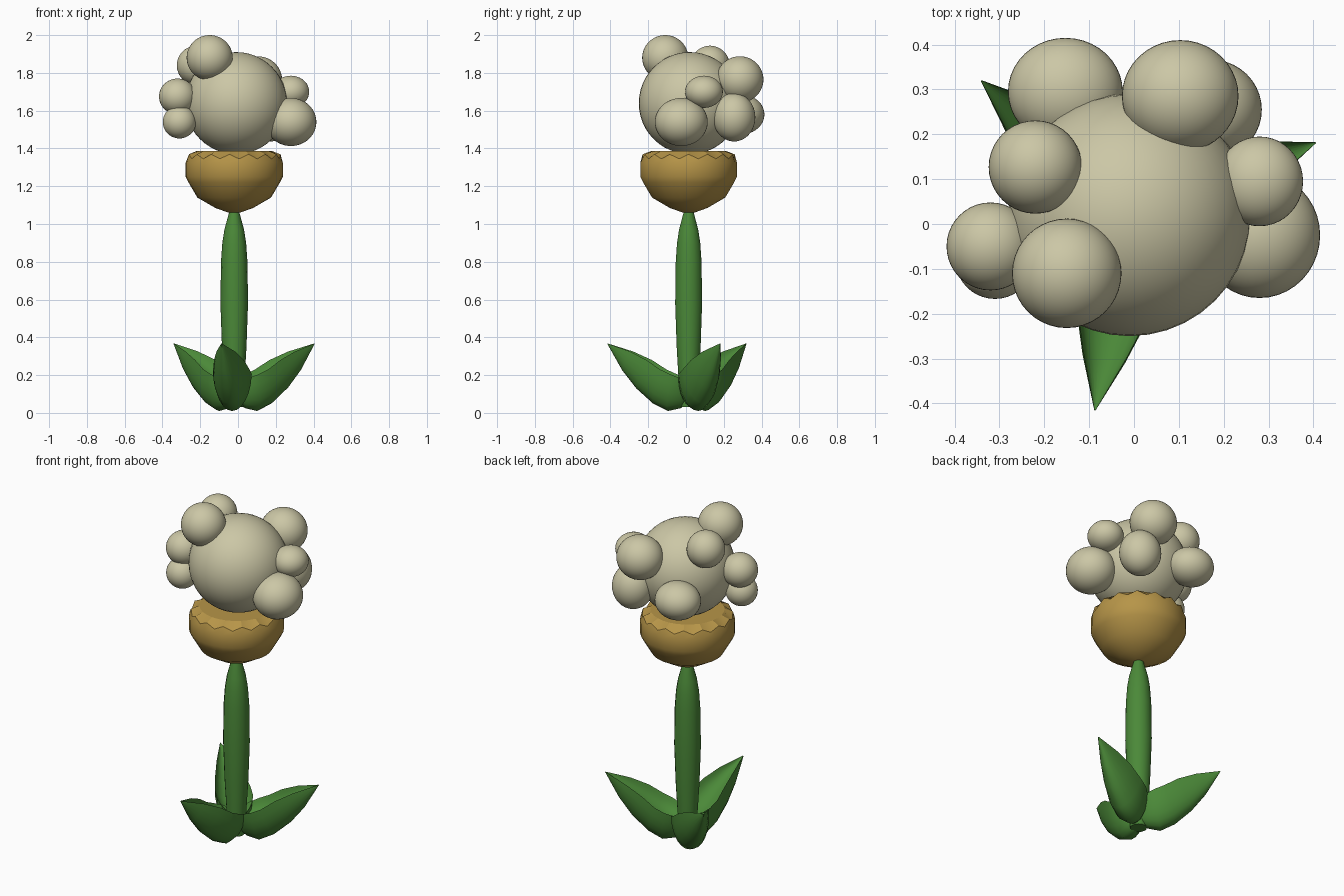
import bpy
import math
from mathutils import Vector, Matrix

cube = bpy.data.objects.get("Cube")
if cube:
    bpy.data.objects.remove(cube, do_unlink=True)


def material(name, rgb):
    m = bpy.data.materials.new(name)
    m.use_nodes = True
    m.diffuse_color = (*rgb, 1)
    m.node_tree.nodes["Principled BSDF"].inputs["Base Color"].default_value = (*rgb, 1)
    return m


cream = material("cream", (0.60, 0.57, 0.38))
gold = material("gold", (0.47, 0.30, 0.065))
green = material("green", (0.07, 0.25, 0.04))


def finish(ob, mat, angle):
    ob.data.materials.append(mat)
    bpy.ops.object.select_all(action='DESELECT')
    ob.select_set(True)
    bpy.context.view_layer.objects.active = ob
    bpy.ops.object.mode_set(mode='EDIT')
    bpy.ops.mesh.select_all(action='SELECT')
    bpy.ops.mesh.normals_make_consistent(inside=False)
    bpy.ops.object.mode_set(mode='OBJECT')
    bpy.ops.object.shade_smooth_by_angle(angle=math.radians(angle))


def loft(name, rings, mat, angle=40):
    """Skin a list of equal closed rings and cap both ends."""
    n = len(rings[0])
    verts = [v for ring in rings for v in ring]
    faces = [(k * n + i, k * n + (i + 1) % n, (k + 1) * n + (i + 1) % n, (k + 1) * n + i)
             for k in range(len(rings) - 1) for i in range(n)]
    faces += [tuple(range(n)), tuple(range(len(verts) - n, len(verts)))]
    mesh = bpy.data.meshes.new(name)
    mesh.from_pydata(verts, [], faces)
    ob = bpy.data.objects.new(name, mesh)
    bpy.context.collection.objects.link(ob)
    finish(ob, mat, angle)
    return ob


def ring(centre, r, z, n, wave=0.0):
    return [(centre[0] + r * math.cos(math.tau * i / n),
             centre[1] + r * math.sin(math.tau * i / n),
             z + wave * (-1) ** i) for i in range(n)]


def ball(name, pos, radii):
    bpy.ops.mesh.primitive_uv_sphere_add(segments=40, ring_count=24, radius=1, location=pos)
    ob = bpy.context.object
    ob.name = name
    ob.scale = radii
    finish(ob, cream, 60)


# Fluffy head: one large ball with smaller ones around it
ball("head", (-0.01, 0.02, 1.64), (0.27, 0.27, 0.27))
puffs = [
    ((-0.15, -0.11, 1.88), (0.122, 0.122, 0.12)),
    ((-0.22, 0.127, 1.84), (0.104, 0.104, 0.104)),
    ((-0.32, -0.05, 1.675), (0.098, 0.098, 0.095)),
    ((-0.31, -0.08, 1.54), (0.088, 0.087, 0.087)),
    ((-0.153, 0.295, 1.58), (0.128, 0.12, 0.105)),
    ((0.103, 0.285, 1.765), (0.13, 0.125, 0.123)),
    ((0.17, 0.255, 1.565), (0.115, 0.112, 0.128)),
    ((0.28, 0.095, 1.70), (0.097, 0.10, 0.085)),
    ((0.28, -0.025, 1.54), (0.135, 0.14, 0.127)),
]
for i, (pos, radii) in enumerate(puffs):
    ball(f"puff_{i + 1}", pos, radii)

# Cup under the head, with a jagged rim
axis = (-0.02, 0.014)
profile = [(0.03, 1.06, 0), (0.10, 1.085, 0), (0.195, 1.14, 0), (0.242, 1.22, 0),
           (0.257, 1.25, 0), (0.257, 1.325, 0), (0.245, 1.357, 0.012),
           (0.20, 1.386, 0), (0.10, 1.386, 0)]
loft("cup", [ring(axis, r, z, 30, w) for r, z, w in profile], gold, 30)

# Stem
stem = [(0.045, 0.03), (0.055, 0.18), (0.065, 0.35), (0.073, 0.58), (0.07, 0.8),
        (0.063, 0.9), (0.052, 0.97), (0.025, 1.07)]
loft("stem", [ring(axis, r, z, 14) for r, z in stem], green)

# Leaves: boat-shaped sections given as keel (r, z), rim (r, z), half width
sections = [
    ((0.00, 0.06), (0.00, 0.13), 0.03),
    ((0.05, 0.025), (0.03, 0.18), 0.08),
    ((0.12, 0.01), (0.09, 0.205), 0.10),
    ((0.20, 0.05), (0.145, 0.23), 0.098),
    ((0.29, 0.13), (0.22, 0.28), 0.08),
    ((0.365, 0.225), (0.315, 0.325), 0.05),
    ((0.445, 0.365), (0.442, 0.367), 0.002),
]


def leaf(name, degrees):
    turn = Matrix.Translation((-0.01, 0.022, 0)) @ Matrix.Rotation(math.radians(degrees), 4, 'Z')
    steps = 12
    rings = []
    for keel, rim, half in sections:
        k = Vector((keel[0], 0, keel[1]))
        r = Vector((rim[0], 0, rim[1]))
        points = []
        # Outer arc down around the keel, then a shallower inner arc back
        for i in range(steps + 1):
            a = math.pi * i / steps
            points.append(r.lerp(k, math.sin(a)) + Vector((0, half * math.cos(a), 0)))
        for i in range(steps - 1, 0, -1):
            a = math.pi * i / steps
            points.append(r.lerp(k, 0.4 * math.sin(a)) + Vector((0, half * 0.95 * math.cos(a), 0)))
        rings.append([tuple(turn @ p) for p in points])
    loft(name, rings, green, 50)


for i, angle in enumerate((21, 138, 260)):
    leaf(f"leaf_{i + 1}", angle)
